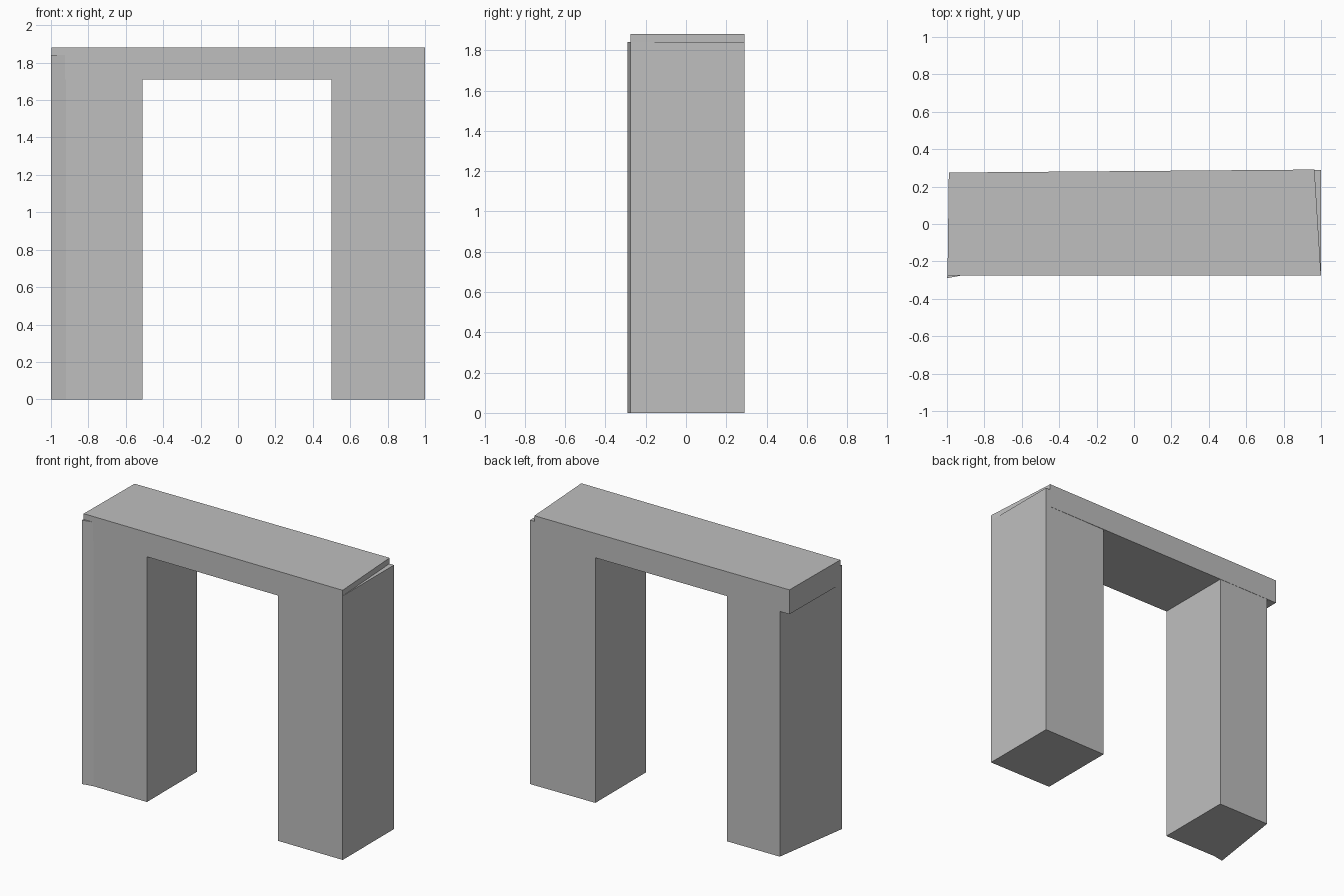
import bpy
import bmesh

cube = bpy.data.objects.get("Cube")
if cube:
    bpy.data.objects.remove(cube, do_unlink=True)

# Plain stone colour shared by every part
stone = bpy.data.materials.new("grey_stone")
stone.use_nodes = True
colour = (0.52, 0.52, 0.52, 1.0)
stone.diffuse_color = colour
bsdf = stone.node_tree.nodes["Principled BSDF"]
bsdf.inputs["Base Color"].default_value = colour
bsdf.inputs["Roughness"].default_value = 0.9


def slab(name, outline, bottom, top):
    """Extrude a counter-clockwise ground outline into an upright block."""
    bm = bmesh.new()
    base = bm.faces.new([bm.verts.new((x, y, bottom)) for x, y in outline])
    extruded = bmesh.ops.extrude_face_region(bm, geom=[base], use_keep_orig=True)
    raised = [v for v in extruded["geom"] if isinstance(v, bmesh.types.BMVert)]
    bmesh.ops.translate(bm, verts=raised, vec=(0, 0, top - bottom))
    bmesh.ops.recalc_face_normals(bm, faces=bm.faces)
    mesh = bpy.data.meshes.new(name)
    bm.to_mesh(mesh)
    bm.free()
    mesh.materials.append(stone)
    obj = bpy.data.objects.new(name, mesh)
    bpy.context.collection.objects.link(obj)
    return obj


PILLAR_TOP = 1.84
LINTEL_BOTTOM = 1.71
LINTEL_TOP = 1.88

# Right pillar: flared front corner, outer side tapering in towards the back
slab("right_pillar",
     [(-1.0, -0.29), (-0.92, -0.275), (-0.51, -0.275),
      (-0.51, 0.277), (-0.915, 0.274)], 0, PILLAR_TOP)

# Left pillar: nearly rectangular
slab("left_pillar",
     [(0.5, -0.275), (1.0, -0.275), (1.0, 0.29), (0.5, 0.284)], 0, PILLAR_TOP)

# Lintel: skewed slab resting across both pillars
slab("lintel",
     [(-0.997, -0.276), (1.0, -0.276), (0.965, 0.291), (-0.99, 0.275)],
     LINTEL_BOTTOM, LINTEL_TOP)
